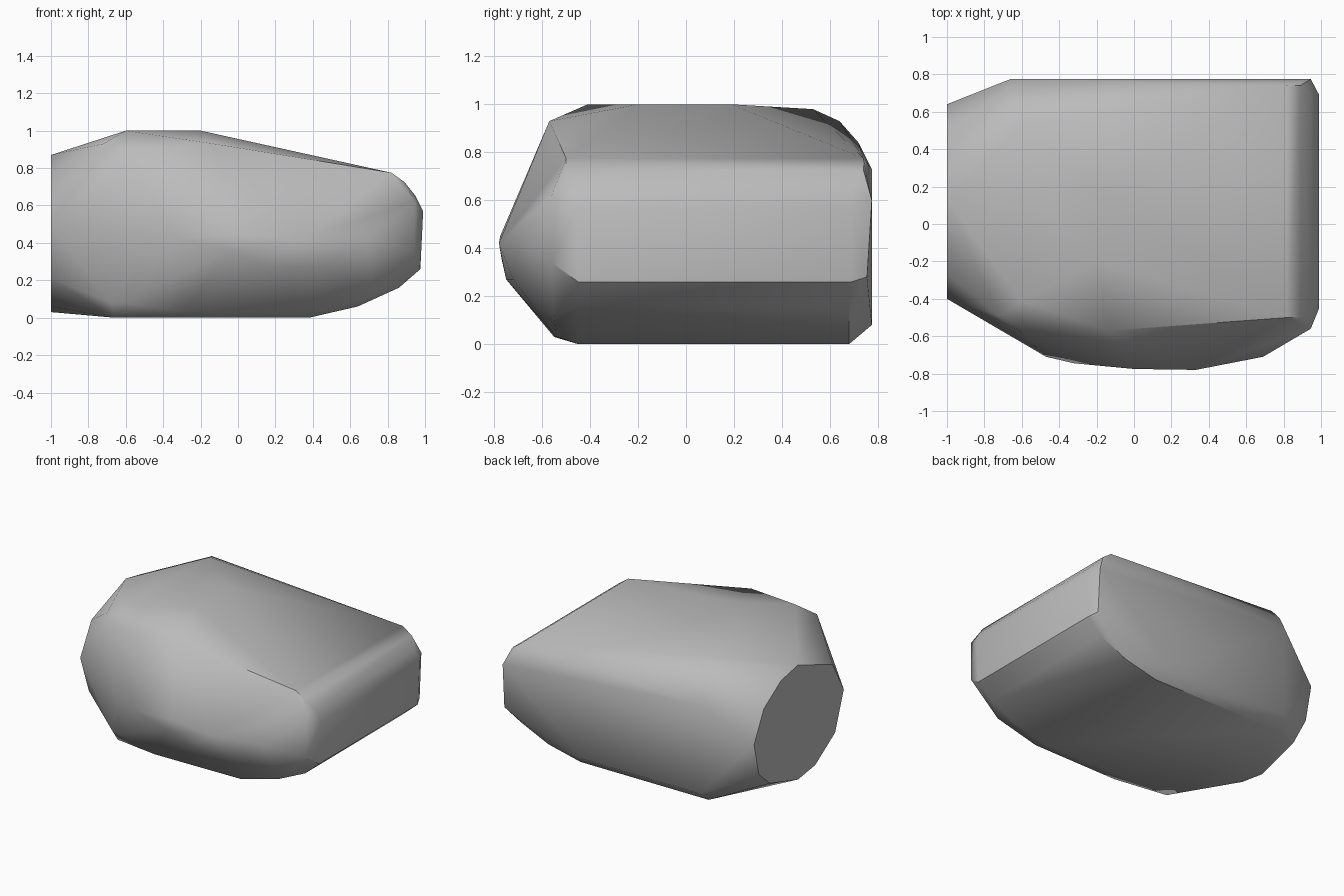
import bpy
import bmesh
from math import radians
from mathutils import Vector


def remove_default_cube():
    cube = bpy.data.objects.get("Cube")
    if cube:
        bpy.data.objects.remove(cube, do_unlink=True)


def make_material(name, colour):
    material = bpy.data.materials.new(name)
    material.use_nodes = True
    material.diffuse_color = colour
    material.node_tree.nodes["Principled BSDF"].inputs["Base Color"].default_value = colour
    return material


def section_at_x(x, outline):
    """Place a (y, z) outline on a plane of constant x."""
    return [Vector((x, y, z)) for y, z in outline]


def ridge(profile, front, back):
    """Sweep an (x, z) profile across the stone between two y positions."""
    return [Vector((x, y, z)) for x, z in profile for y in (front, back)]


def hull_object(name, points, material):
    """Wrap a tight convex skin around the guide points."""
    bm = bmesh.new()
    for point in points:
        bm.verts.new(point)
    hull = bmesh.ops.convex_hull(bm, input=bm.verts[:])
    loose = {v for v in hull["geom_interior"] + hull["geom_unused"]
             if isinstance(v, bmesh.types.BMVert)}
    bmesh.ops.delete(bm, geom=list(loose), context="VERTS")
    bmesh.ops.dissolve_limit(bm, angle_limit=radians(1),
                             verts=bm.verts[:], edges=bm.edges[:])
    bmesh.ops.recalc_face_normals(bm, faces=bm.faces[:])

    mesh = bpy.data.meshes.new(name)
    bm.to_mesh(mesh)
    bm.free()
    mesh.materials.append(material)
    obj = bpy.data.objects.new(name, mesh)
    bpy.context.collection.objects.link(obj)
    bpy.ops.object.select_all(action="DESELECT")
    obj.select_set(True)
    bpy.context.view_layer.objects.active = obj
    bpy.ops.object.shade_smooth_by_angle(angle=radians(40))
    return obj


remove_default_cube()
stone_grey = make_material("stone grey", (0.5, 0.5, 0.5, 1))

# Flat, many-sided broken end
broken_end = section_at_x(-1, [
    (.13, .87), (-.27, .72), (-.4, .49), (-.3, .21), (-.07, .06), (.13, .03),
    (.455, .126), (.584, .24), (.64, .477), (.526, .7), (.327, .83)])

# Rounded opposite end, with its undercut sloping to the base
end_brow = ridge([(.82, .775), (.89, .725)], -.5, .74)
end_face = ridge([(.95, .65), (.99, .57), (.975, .26)], -.45, .69)
undercut = ridge([(.86, .16), (.64, .06), (.38, 0)], -.45, .68)
end_corners = section_at_x(.945, [(-.56, .62), (-.56, .34), (.775, .6), (.755, .28)])

# Base and top plateaus
base = ridge([(-.66, 0)], -.45, .68)
plateau = section_at_x(-.6, [(-.41, 1), (.19, 1), (.53, .98)])
plateau += section_at_x(-.2, [(-.2, 1), (.19, 1)])
front_brow = [Vector(p) for p in (
    (-.72, -.49, .93), (-.62, -.565, .89), (-.13, -.57, .93))]

# Flat back wall with a softened upper shoulder
back_shoulder = section_at_x(-.66, [
    (.64, .93), (.72, .84), (.775, .73), (.775, .08)])
back_wall = ridge([(.3, .08)], .7, .775)

# Bulging front belly, from its widest line down to the foot
belly = [Vector(p) for p in (
    (-.47, -.71, .45), (-.32, -.745, .42), (0, -.775, .45), (.33, -.78, .42),
    (.69, -.71, .42), (-.05, -.77, .36), (.15, -.75, .27), (.45, -.72, .27))]
foot = [Vector(p) for p in (
    (-.68, -.49, .08), (-.6, -.52, .08), (-.29, -.55, .03),
    (.4, -.54, .03), (.72, -.55, .12))]

hull_object("boulder", broken_end + end_brow + end_face + undercut + end_corners
            + base + plateau + front_brow + back_shoulder + back_wall
            + belly + foot, stone_grey)
